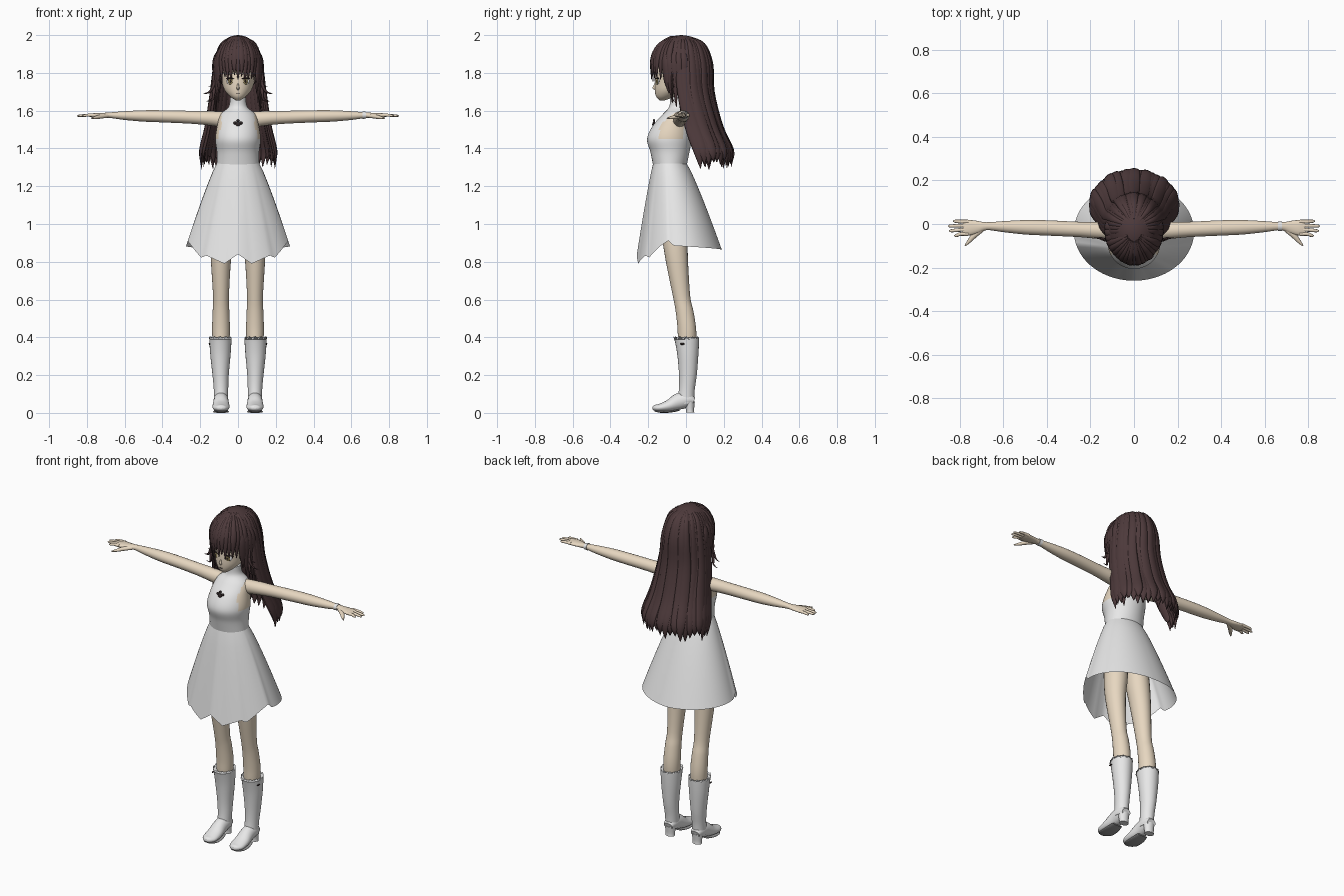
import bpy, bmesh, math, random
from mathutils import Vector, Matrix

random.seed(4)
if "Cube" in bpy.data.objects:
    bpy.data.objects.remove(bpy.data.objects["Cube"])


def material(name, rgb):
    m = bpy.data.materials.new(name)
    m.use_nodes = True
    m.diffuse_color = (*rgb, 1)
    m.node_tree.nodes["Principled BSDF"].inputs["Base Color"].default_value = (*rgb, 1)
    return m


SKIN = material("warm skin", (0.8, 0.68, 0.53))
WHITE = material("white cloth", (0.8, 0.8, 0.8))
HAIR = material("dark brown hair", (0.075, 0.042, 0.044))
SOLE = material("grey sole", (0.3, 0.3, 0.3))
DARK = material("dark detail", (0.03, 0.02, 0.02))
IRIS = material("olive iris", (0.3, 0.24, 0.1))
UP, FRONT = Vector((0, 0, 1)), Vector((0, -1, 0))


def add_object(name, bm, *mats):
    bmesh.ops.recalc_face_normals(bm, faces=bm.faces)
    mesh = bpy.data.meshes.new(name)
    bm.to_mesh(mesh)
    bm.free()
    for m in mats:
        mesh.materials.append(m)
    ob = bpy.data.objects.new(name, mesh)
    bpy.context.collection.objects.link(ob)
    return ob


def smooth_path(pts, steps):
    """Catmull-Rom interpolation of tuples of any length."""
    out = []
    for i in range(len(pts) - 1):
        a, b, c, d = pts[max(i - 1, 0)], pts[i], pts[i + 1], pts[min(i + 2, len(pts) - 1)]
        for k in range(steps):
            t = k / steps
            out.append([q + t / 2 * (r - p + t * (2 * p - 5 * q + 4 * r - s + t * (3 * (q - r) + s - p)))
                        for p, q, r, s in zip(a, b, c, d)])
    return out + [list(pts[-1])]


def tube(name, pts, out, *mats, n=20, steps=4, axis=None, rule=None, jag=0):
    """Loft ellipses; each point is x, y, z, half width, half thickness."""
    rows = smooth_path(pts, steps)
    pos = [Vector(r[:3]) for r in rows]
    bm, rings = bmesh.new(), []
    for i, r in enumerate(rows):
        tan = axis or (pos[min(i + 1, len(pos) - 1)] - pos[max(i - 1, 0)]).normalized()
        side = tan.cross(out).normalized()
        depth = side.cross(tan)
        ring = []
        for k in range(n):
            a = math.tau * k / n
            v = pos[i] + side * max(r[3], 0.001) * math.cos(a) + depth * max(r[4], 0.001) * math.sin(a)
            if i == 0 and k % 2:
                v.z -= jag
            ring.append(bm.verts.new(v))
        rings.append(ring)
    for a, b in zip(rings, rings[1:]):
        for k in range(n):
            f = bm.faces.new((a[k], a[(k + 1) % n], b[(k + 1) % n], b[k]))
            f.smooth = True
            if rule:
                f.material_index = rule(f.calc_center_median())
    bm.faces.new(rings[0])
    bm.faces.new(rings[-1])
    return add_object(name, bm, *mats)


def ellipsoid(name, loc, size, mat, turn=0, keep=None):
    bm = bmesh.new()
    bmesh.ops.create_uvsphere(bm, u_segments=32, v_segments=20, radius=1)
    bm.transform(Matrix.Translation(loc) @ Matrix.Rotation(turn, 4, "Z") @ Matrix.Diagonal((*size, 1)))
    if keep:
        bmesh.ops.delete(bm, geom=[f for f in bm.faces if not keep(f.calc_center_median())], context="FACES")
    for f in bm.faces:
        f.smooth = True
    return add_object(name, bm, mat)


# Bodice with bare armholes and a high collar
tube("bodice", [(0, -.085, 1.31, .113, .089), (0, -.085, 1.38, .112, .103), (0, -.088, 1.45, .12, .118),
                (0, -.073, 1.52, .11, .103), (0, -.048, 1.58, .093, .076), (0, -.042, 1.62, .05, .047),
                (0, -.045, 1.67, .042, .04)], FRONT, WHITE, SKIN, n=48, steps=6, axis=UP,
     rule=lambda c: int(abs(c.x) > .088 and 1.45 < c.z < 1.6 and -.14 < c.y < -.01))

# Flared skirt with a ragged hem that dips at the front
HEM = [(0, .84), (15, .79), (38, .835), (44, .82), (62, .88), (75, .912), (82, .885), (181, .862)]


def hem_height(deg):
    for (a, za), (b, zb) in zip(HEM, HEM[1:]):
        if a <= deg <= b:
            return za + (zb - za) * (deg - a) / (b - a)


bm, rows = bmesh.new(), []
for j in range(13):
    t = j / 12
    g, row = t ** .88, []
    for k in range(120):
        deg = k * 3
        a = math.radians(deg)
        row.append(bm.verts.new(((.113 + .162 * g) * math.sin(a),
                                 -.085 + .05 * g - (.089 + .136 * g) * math.cos(a),
                                 1.32 + (hem_height(min(deg, 360 - deg)) - 1.32) * t)))
    rows.append(row)
for a, b in zip(rows, rows[1:]):
    for k in range(120):
        bm.faces.new((a[k], a[k - 1], b[k - 1], b[k])).smooth = True
add_object("skirt", bm, WHITE)

# Head and face
tube("head", [(0, -.125, 1.655, .012, .014), (0, -.108, 1.675, .042, .05), (0, -.077, 1.71, .072, .088),
              (0, -.047, 1.76, .088, .118), (0, -.035, 1.82, .1, .125), (0, -.03, 1.9, .095, .12),
              (0, -.03, 1.97, .045, .055)], FRONT, SKIN, n=32, axis=UP)
tube("nose", [(0, -.158, 1.745, .004, .006), (0, -.166, 1.722, .007, .012), (0, -.163, 1.71, .006, .004)],
     FRONT, SKIN, n=10, axis=UP)
ellipsoid("mouth", (0, -.161, 1.69), (.012, .004, .002), DARK)
ellipsoid("pendant_stone", (0, -.172, 1.527), (.013, .007, .012), DARK)
for s in (-1, 0, 1):
    ellipsoid("pendant_bead", (s * .016, -.169, 1.535 + .012 * (s == 0)), (.008, .006, .008), DARK)

# Limbs, boots and eyes, one set for each side
for s, tag in ((1, "left"), (-1, "right")):
    def side(pts):
        return [(s * p[0], *p[1:]) for p in pts]

    for part, mat, size, y, dz in (("eye_white", WHITE, (.023, .004, .016), -.15, 0),
                                   ("iris", IRIS, (.013, .004, .016), -.153, 0),
                                   ("pupil", DARK, (.006, .004, .008), -.155, 0),
                                   ("lash", DARK, (.026, .004, .004), -.152, .016)):
        ellipsoid(tag + "_" + part, (s * .04, y, 1.755 + dz), size, mat, turn=s * .35)
    tube(tag + "_arm", side([(.07, -.035, 1.552, .035, .042), (.15, -.03, 1.56, .039, .038),
                             (.25, -.025, 1.565, .035, .034), (.4, -.018, 1.57, .035, .032),
                             (.5, -.015, 1.572, .033, .03), (.6, -.012, 1.574, .025, .023),
                             (.675, -.01, 1.576, .018, .015), (.72, -.014, 1.575, .029, .013),
                             (.76, -.017, 1.575, .036, .012), (.785, -.017, 1.575, .033, .008)]), UP, SKIN)
    for y, tip in ((-.046, .825), (-.027, .848), (-.008, .852), (.011, .83)):
        tube(tag + "_finger", side([(.76, y, 1.576, .009, .009), (.795, y, 1.576, .0085, .008),
                                    (tip - .01, y * 1.15, 1.573, .007, .006), (tip, y * 1.15, 1.572, .002, .002)]),
             UP, SKIN, n=10)
    tube(tag + "_thumb", side([(.69, -.02, 1.573, .011, .01), (.73, -.05, 1.568, .013, .011),
                               (.755, -.078, 1.563, .009, .008), (.775, -.1, 1.56, .003, .003)]), UP, SKIN, n=10)
    tube(tag + "_leg", side([(.07, -.07, 1.1, .065, .07), (.08, -.06, .95, .064, .068), (.09, -.05, .82, .054, .06),
                             (.09, -.024, .62, .042, .046), (.09, -.008, .54, .044, .047), (.09, .004, .45, .047, .049),
                             (.09, .006, .37, .044, .047), (.09, .008, .2, .03, .03)]), FRONT, SKIN, n=24, axis=-UP)
    tube(tag + "_boot_shaft", side([(.093, .002, .405, .06, .068), (.093, .006, .37, .058, .063),
                                    (.093, .01, .3, .053, .055), (.092, .01, .2, .043, .047),
                                    (.09, .004, .12, .038, .042), (.09, -.003, .05, .037, .046)]),
         FRONT, WHITE, n=24, axis=-UP, jag=.016)
    tube(tag + "_boot_foot", side([(.09, .042, .062, .028, .02), (.09, .01, .07, .038, .04),
                                   (.09, -.04, .06, .04, .043), (.09, -.09, .038, .045, .031),
                                   (.09, -.14, .027, .043, .021), (.09, -.168, .027, .027, .015),
                                   (.09, -.177, .028, .008, .006)]), UP, WHITE, n=20)
    tube(tag + "_boot_sole", side([(.09, -.035, .016, .034, .005), (.09, -.08, .007, .042, .005),
                                   (.09, -.13, .005, .041, .005), (.09, -.165, .011, .022, .004)]), UP, SOLE, n=12)
    tube(tag + "_boot_heel", side([(.09, .018, .06, .033, .029), (.09, .021, .02, .028, .022),
                                   (.09, .022, .001, .028, .022)]), FRONT, WHITE, axis=-UP)
    ellipsoid(tag + "_boot_charm", (s * .151, -.02, .365), (.004, .012, .005), DARK)
tube("bracelet", [(.66, -.01, 1.576, .022, .02), (.678, -.01, 1.576, .021, .018)], UP, WHITE, n=16)

# Hair cap, open over the face
ellipsoid("hair_cap", (0, -.025, 1.85), (.125, .157, .15), HAIR,
          keep=lambda c: c.z > 1.88 or (c.y > -.06 and c.z > 1.73))


def lock(name, a, ring, widths, lift=0):
    """Hair lock at angle a from the back; ring gives x radius, y centre, y radius, z."""
    sn, cs = math.sin(a), math.cos(a)
    pts = [((rx + lift) * sn, cy + (ry + lift) * cs, z, w, min(.009, w * .6))
           for (rx, cy, ry, z), w in zip(ring, widths)]
    return tube(name, pts, Vector((sn, cs, .15)).normalized(), HAIR, n=8)


# Long back hair in two layers fanning outward
for layer, count in ((0, 23), (1, 20)):
    for i in range(count):
        a = (i / (count - 1) - .5) * math.radians(190)
        tip = random.uniform(1.285, 1.34) + .015 * layer
        lock("back_lock", a, [(.03, -.02, .04, 1.99), (.09, -.022, .113, 1.95), (.123, -.02, .152, 1.85),
                              (.143, -.008, .148, 1.7), (.17, .035, .15, 1.52), (.2, .078, .165, 1.39),
                              (.197, .09, .15, tip)], (.006, .016, .022, .026, .03, .026, .002),
             lift=-.014 * layer + random.uniform(-.004, .004))

# Fringe over the forehead
for i in range(15):
    u = i / 7 - 1
    tip = 1.765 + random.uniform(-.012, .025) - .06 * max(0, abs(u) - .6)
    lock("fringe_lock", math.pi + u * 1.15, [(.03, -.03, .05, 1.992), (.088, -.03, .115, 1.945),
                                             (.118, -.03, .15, 1.87), (.113, -.03, .152, tip)],
         (.006, .015, .018, .002), lift=random.uniform(0, .005))

# Locks framing the cheeks, and loose wisps flicking out
for s in (-1, 1):
    for a, tip in ((.98, 1.69), (1.14, 1.64), (1.32, 1.62), (1.5, 1.6), (1.7, 1.56)):
        lock("cheek_lock", math.pi + s * a, [(.04, -.03, .05, 1.985), (.118, -.03, .14, 1.89),
                                             (.126, -.025, .14, 1.78), (.116, -.02, .125, tip)],
             (.006, .02, .021, .002))
    for dx, dz in ((0, 0), (-.015, -.04), (-.025, .035)):
        tube("side_wisp", [(s * .112, -.06, 1.82 + dz, .008, .006), (s * .128, -.075, 1.74 + dz, .009, .005),
                           (s * (.15 + dx), -.07, 1.7 + dz, .006, .003), (s * (.182 + dx), -.06, 1.69 + dz, .001, .001)],
             FRONT, HAIR, n=6)
